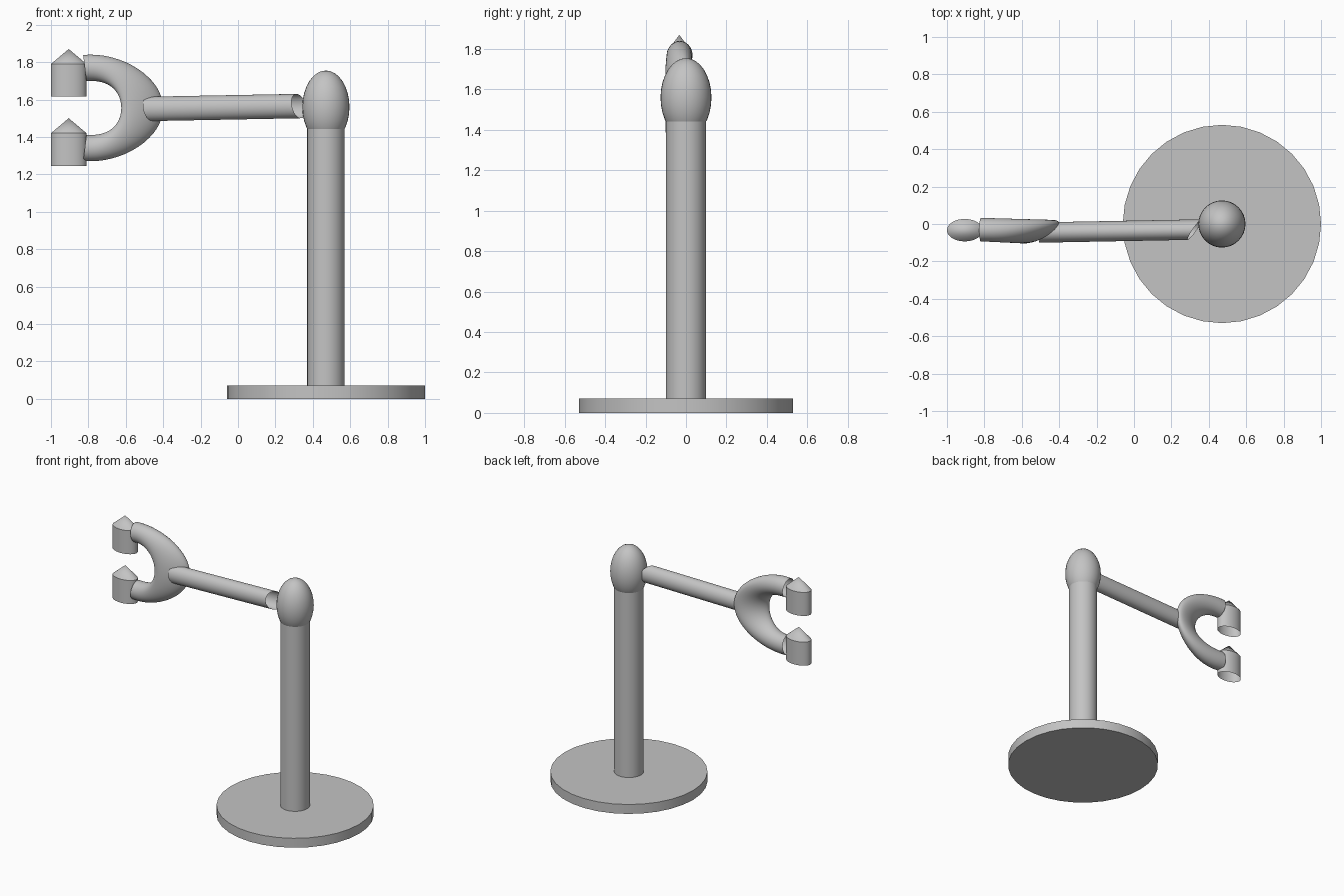
import bpy
import bmesh
from math import sin, cos, pi, radians

cube = bpy.data.objects.get("Cube")
if cube:
    bpy.data.objects.remove(cube, do_unlink=True)

grey = bpy.data.materials.new("plain grey")
grey.use_nodes = True
colour = (0.55, 0.55, 0.55, 1)
grey.diffuse_color = colour
grey.node_tree.nodes["Principled BSDF"].inputs["Base Color"].default_value = colour

SIDES = 32
POST_X = 0.47


def finish(obj, name):
    obj.name = name
    obj.data.name = name
    obj.data.materials.append(grey)
    bpy.ops.object.select_all(action='DESELECT')
    obj.select_set(True)
    bpy.context.view_layer.objects.active = obj
    bpy.ops.object.shade_smooth_by_angle(angle=radians(35))


def loft(name, rings):
    """Skin a list of closed rings into an open-ended tube."""
    bm = bmesh.new()
    loops = [[bm.verts.new(p) for p in ring] for ring in rings]
    for a, b in zip(loops, loops[1:]):
        for i in range(len(a)):
            j = (i + 1) % len(a)
            bm.faces.new((a[i], a[j], b[j], b[i]))
    bmesh.ops.recalc_face_normals(bm, faces=bm.faces)
    mesh = bpy.data.meshes.new(name)
    bm.to_mesh(mesh)
    bm.free()
    obj = bpy.data.objects.new(name, mesh)
    bpy.context.collection.objects.link(obj)
    finish(obj, name)


def cylinder(name, x, y, z0, z1, rx, ry, fill='NGON'):
    bpy.ops.mesh.primitive_cylinder_add(
        vertices=SIDES, radius=1, depth=z1 - z0, end_fill_type=fill,
        location=(x, y, (z0 + z1) / 2))
    obj = bpy.context.object
    obj.scale = (rx, ry, 1)
    finish(obj, name)


angles = [2 * pi * i / SIDES for i in range(SIDES)]

# Base, post and egg-shaped head
cylinder("base", POST_X, 0, 0, 0.07, 0.53, 0.53)
cylinder("post", POST_X, 0, 0.06, 1.47, 0.1, 0.1)
bpy.ops.mesh.primitive_uv_sphere_add(segments=32, ring_count=16, radius=1,
                                     location=(POST_X, 0, 1.56))
head = bpy.context.object
head.scale = (0.126, 0.126, 0.195)
finish(head, "head")


# Arm: open tube with slanted ends
def arm_ring(x, y, z):
    return [(x + 0.037 * sin(u) - 0.012 * cos(u), y + 0.055 * sin(u), z + 0.065 * cos(u))
            for u in angles]


loft("arm", [arm_ring(-0.47, -0.045, 1.55), arm_ring(0.325, -0.03, 1.565)])


# Fork: half ring, stretched and skewed towards the arm
def fork_ring(t):
    w = max(0, cos(t))
    ring = []
    for u in angles:
        r = 0.07 * cos(u)
        x = -0.79 + cos(t) * (0.278 + 1.19 * r) + w * 0.075 * sin(u)
        y = -0.031 - 0.01 * w + 0.063 * sin(u)
        z = 1.555 + sin(t) * (0.215 + r)
        ring.append((x, y, z))
    return ring


STEPS = 32
END = radians(96)
loft("fork", [fork_ring(-END + 2 * END * i / STEPS) for i in range(STEPS + 1)])

# Fingers: open-bottomed tubes with pointed caps
for label, bottom in (("upper", 1.615), ("lower", 1.245)):
    cylinder(label + "_finger", -0.905, -0.033, bottom, bottom + 0.175, 0.095, 0.06, 'NOTHING')
    bpy.ops.mesh.primitive_cone_add(
        vertices=SIDES, radius1=1, radius2=0, depth=0.08, end_fill_type='NOTHING',
        location=(-0.905, -0.033, bottom + 0.215))
    tip = bpy.context.object
    tip.scale = (0.095, 0.06, 1)
    finish(tip, label + "_finger_tip")
